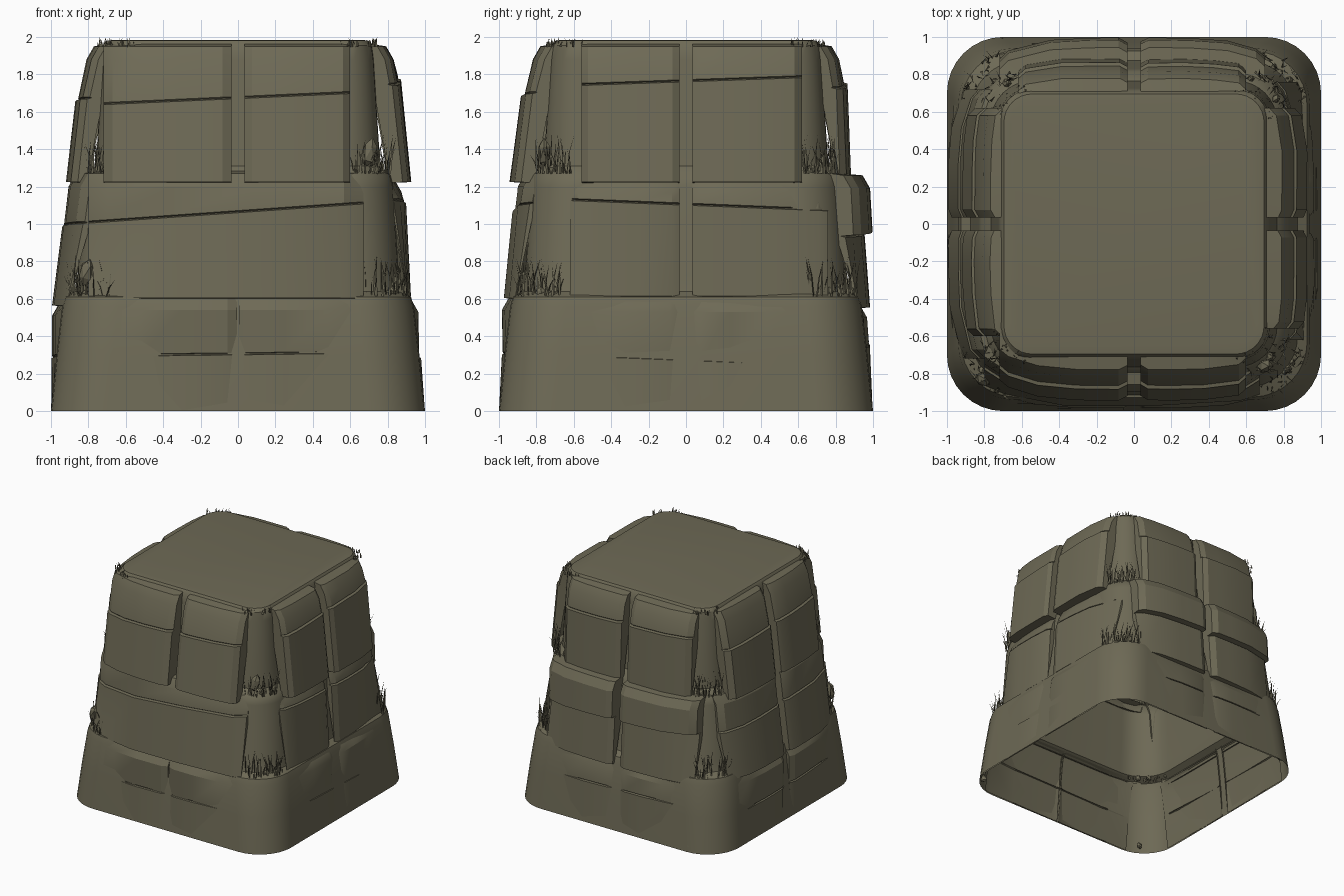
import bpy, bmesh, math, random
from mathutils import Vector, Matrix

random.seed(4)
if "Cube" in bpy.data.objects:
    bpy.data.objects.remove(bpy.data.objects["Cube"])

stone = bpy.data.materials.new("drab olive stone")
stone.use_nodes = True
colour = (0.155, 0.143, 0.092, 1)
stone.diffuse_color = colour
stone.node_tree.nodes["Principled BSDF"].inputs["Base Color"].default_value = colour


def finish(bm, name, angle=None):
    mesh = bpy.data.meshes.new(name)
    bm.to_mesh(mesh)
    bm.free()
    mesh.materials.append(stone)
    obj = bpy.data.objects.new(name, mesh)
    bpy.context.collection.objects.link(obj)
    if angle:
        bpy.ops.object.select_all(action='DESELECT')
        obj.select_set(True)
        bpy.context.view_layer.objects.active = obj
        bpy.ops.object.shade_smooth_by_angle(angle=math.radians(angle))
    return obj


def skin(bm, columns, closed=False):
    """Join neighbouring columns of points with quads."""
    cols = [[bm.verts.new(p) for p in c] for c in columns]
    n = len(cols)
    for i in range(n if closed else n - 1):
        a, b = cols[i], cols[(i + 1) % n]
        for j in range(len(a) - 1):
            bm.faces.new((a[j], b[j], b[j + 1], a[j + 1]))
    return cols


# Core: height, half width, corner radius; three tapering tiers
CORE = [(0, 1.0, .30), (.3, .97, .30), (.56, .94, .30), (.61, .925, .29), (.64, .875, .28),
        (.72, .86, .28), (1.2, .83, .26), (1.26, .815, .25), (1.31, .765, .22),
        (1.4, .755, .2), (1.88, .725, .17), (1.955, .715, .16), (1.98, .695, .15), (1.985, .66, .13)]


def core_size(z):
    for (z0, h0, r0), (z1, h1, r1) in zip(CORE, CORE[1:]):
        if z <= z1:
            f = (z - z0) / (z1 - z0)
            return h0 + f * (h1 - h0), r0 + f * (r1 - r0)
    return CORE[-1][1:]


def core_out(z, t):
    h, r = core_size(z)
    d = min(max(abs(t) - (h - r), 0), r)
    return h - r + math.sqrt(r * r - d * d)


def corner_point(k, angle, h, r, z):
    c = h - r
    p = Vector((c + r * math.cos(angle), c + r * math.sin(angle), z))
    return Matrix.Rotation(k * math.pi / 2, 3, 'Z') @ p


bm = bmesh.new()
columns = [[corner_point(k, s * math.pi / 16, h, r, z) for z, h, r in CORE]
           for k in range(4) for s in range(9)]
cols = skin(bm, columns, closed=True)
bm.faces.new([c[-1] for c in cols])
finish(bm, "tiered_core", 35)


# Cladding slabs: sloping crack between a lower and an upper block
def slab(side, name, t0, t1, z0, o0, zc, slope, oc, ou, z1, o1):
    width = t1 - t0
    stations = [t0, t0, t0 + .07 * width, t0 + .3 * width, t0 + .6 * width,
                t1 - .07 * width, t1, t1]
    turn = Matrix.Rotation(side * math.pi / 2, 3, 'Z')
    columns = []
    for i, t in enumerate(stations):
        edge = i in (0, len(stations) - 1)
        drop = max(abs(t) - .38, 0) * .14 + max(abs(t) - .58, 0) * .3
        if i in (1, len(stations) - 2):
            drop += .022
        drop += random.uniform(0, .006)
        crack = zc + slope * t
        profile = [(0, z0), (o0, z0 + .004), (oc, crack), (oc - .025, crack + .006),
                   (ou, crack + .012), (o1 + .02, z1 - .07), (o1 - .02, z1), (0, z1 + .015)]
        column = []
        for out, z in profile:
            base = core_out(z, t) - .012
            out = base if edge or out == 0 else min(max(out - drop, base), 1)
            column.append(turn @ Vector((t, -out, z)))
        columns.append(column)
    bm = bmesh.new()
    skin(bm, columns)
    finish(bm, name, 22)


# Per tier: left end, right end, half gap, z0, out0, crack z, slope, out below/above crack, z1, out1
SIDES = {
    "front": [(-.74, .80, .006, 0, 1.0, .30, .012, .985, .98, .61, .965),
              (-.80, .67, 0, .60, .975, 1.06, .07, .93, .915, 1.27, .88),
              (-.72, .60, .035, 1.22, .945, 1.67, .045, .885, .865, 1.95, .80)],
    "left": [(-.76, .70, .035, 0, 1.0, .27, -.04, .98, .97, .60, .945),
             (-.62, .76, .035, .61, .925, 1.10, -.04, .90, .89, 1.24, .855),
             (-.56, .62, .035, 1.22, .93, 1.76, .035, .875, .86, 1.95, .815)],
    "back": [(-.72, .72, .035, 0, 1.0, .35, .02, .985, .98, .57, .95),
             (-.70, .72, .035, .55, .985, .95, .03, .955, .998, 1.26, .965),
             (-.60, .62, .035, 1.22, .885, 1.74, .03, .865, .845, 1.95, .80)],
    "right": [(-.74, .74, .035, 0, 1.0, .28, .02, .998, .995, .58, .975),
              (-.72, .72, .035, .56, .998, .98, .03, .945, .935, 1.27, .89),
              (-.62, .60, .035, 1.22, .92, 1.65, .03, .87, .855, 1.95, .79)],
}
TIERS = ("lower", "middle", "upper")
for side, (side_name, tiers) in enumerate(SIDES.items()):
    for tier, (a, b, gap, *shape) in zip(TIERS, tiers):
        name = f"{side_name}_{tier}_slab"
        if gap:
            slab(side, name + "_a", a, -gap, *shape)
            slab(side, name + "_b", gap, b, *shape)
        else:
            slab(side, name, a, b, *shape)


# Grass tufts on the corner ledges and round the top rim
def blade(bm, root, height, lean):
    a = random.uniform(0, math.pi)
    across = Vector((math.cos(a), math.sin(a), 0)) * .006
    mid = root + lean * .35 + Vector((0, 0, height * .55))
    tip = root + lean + Vector((0, 0, height))
    tip.z = min(tip.z, 2)
    v = [bm.verts.new(p) for p in (root - across, root + across, mid + across * .7,
                                   mid - across * .7, tip)]
    bm.faces.new(v[:4])
    bm.faces.new((v[3], v[2], v[4]))


def tuft_ring(name, h, r, z, count, tall, spread):
    for k in range(4):
        bm = bmesh.new()
        for _ in range(count):
            ang = math.pi / 4 + random.uniform(-spread, spread)
            root = corner_point(k, ang, h + random.uniform(-.015, .03), r, z)
            lean = Vector((random.uniform(-1, 1), random.uniform(-1, 1), 0)) * tall * .2
            blade(bm, root, tall * random.uniform(.4, 1), lean)
        finish(bm, f"{name}_{k + 1}")


tuft_ring("lower_ledge_grass", .89, .28, .61, 36, .23, .65)
tuft_ring("middle_ledge_grass", .80, .24, 1.27, 32, .22, .6)
tuft_ring("rim_grass", .72, .17, 1.945, 24, .055, .8)


# Loose stones
def loose_stone(name, place, size):
    bm = bmesh.new()
    bmesh.ops.create_icosphere(bm, subdivisions=1, radius=1)
    for v in bm.verts:
        v.co *= random.uniform(.8, 1.1)
        v.co = Vector((v.co.x * size[0], v.co.y * size[1], v.co.z * size[2]))
    bmesh.ops.rotate(bm, verts=bm.verts, matrix=Matrix.Rotation(.25, 3, 'Y'))
    bmesh.ops.translate(bm, verts=bm.verts, vec=place)
    finish(bm, name)


loose_stone("front_left_shard", (.70, -.76, 1.38), (.04, .04, .09))
loose_stone("front_right_shard", (-.81, -.83, .74), (.045, .04, .08))
for k in range(4):
    for i in range(5):
        ang = math.pi / 4 + random.uniform(-.6, .6)
        s = random.uniform(.018, .032)
        for name, h, r, z in (("base_pebble", .985, .30, .05), ("lower_ledge_pebble", .89, .28, .63),
                              ("middle_ledge_pebble", .80, .24, 1.29), ("rim_pebble", .71, .17, 1.95)):
            if (i + k) % 2 or name == "rim_pebble":
                size = .016 if name == "rim_pebble" else s
                spot = corner_point(k, ang + random.uniform(-.2, .2), h - .01, r, z)
                loose_stone(f"{name}_{k + 1}_{i + 1}", spot, (size, size, size * 1.3))
